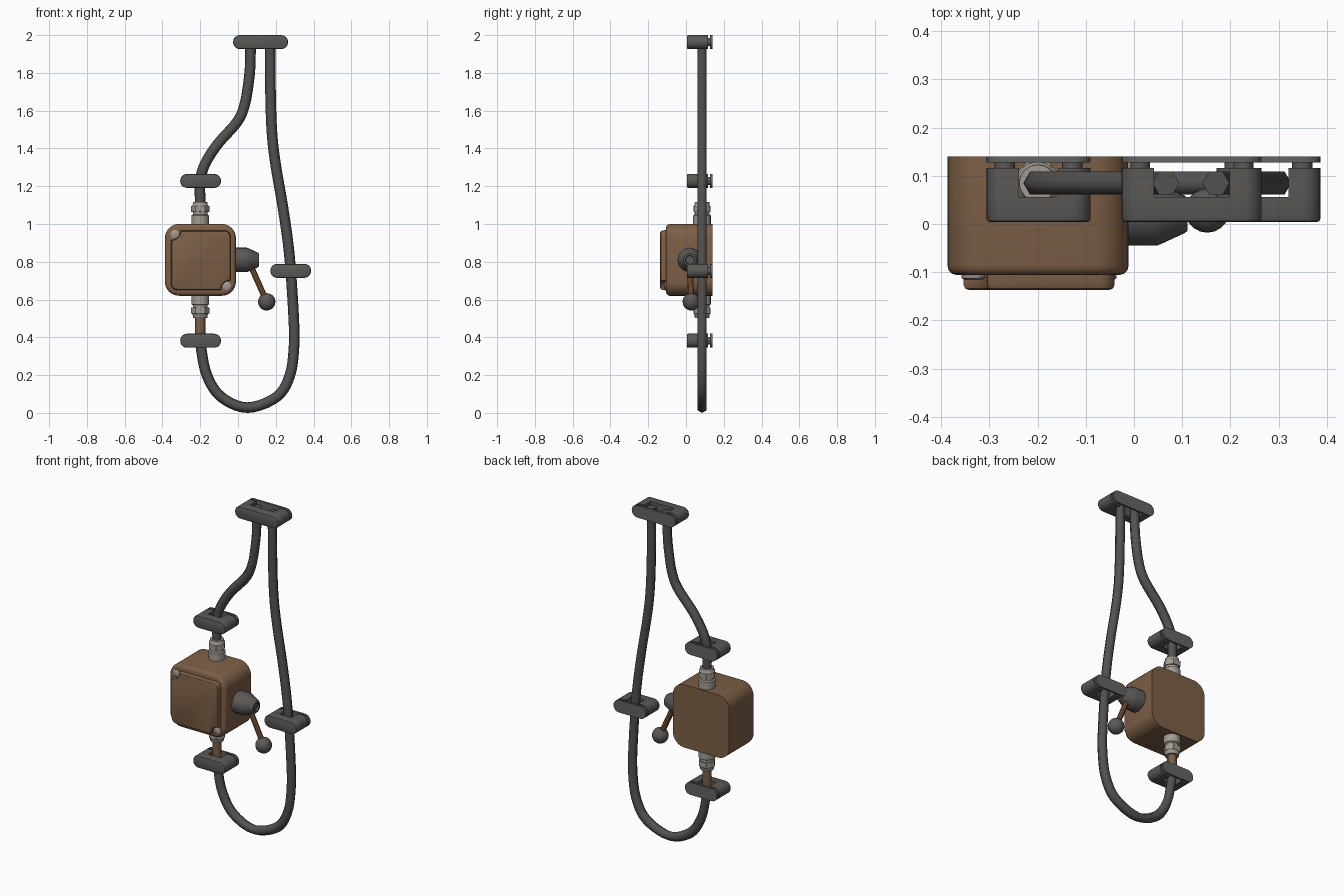
import bpy, bmesh, math
from mathutils import Vector, Matrix

if "Cube" in bpy.data.objects:
    bpy.data.objects.remove(bpy.data.objects["Cube"])


def material(name, rgb):
    m = bpy.data.materials.new(name)
    m.diffuse_color = (*rgb, 1)
    m.use_nodes = True
    m.node_tree.nodes["Principled BSDF"].inputs["Base Color"].default_value = m.diffuse_color
    return m


BROWN = material("brown paint", (0.205, 0.115, 0.062))
ROD = material("rod brown", (0.23, 0.105, 0.045))
DARK = material("dark rubber", (0.105, 0.098, 0.092))
CABLE = material("cable grey", (0.088, 0.083, 0.078))
PLATE = material("back plate grey", (0.12, 0.13, 0.12))
STEEL = material("light steel", (0.36, 0.33, 0.29))
CY = 0.085  # depth of the cable plane


def finish(name, bm, mats, angle=35):
    bmesh.ops.recalc_face_normals(bm, faces=bm.faces)
    me = bpy.data.meshes.new(name)
    bm.to_mesh(me)
    bm.free()
    ob = bpy.data.objects.new(name, me)
    bpy.context.collection.objects.link(ob)
    for m in mats:
        me.materials.append(m)
    bpy.ops.object.select_all(action='DESELECT')
    ob.select_set(True)
    bpy.context.view_layer.objects.active = ob
    bpy.ops.object.shade_smooth_by_angle(angle=math.radians(angle))
    return ob


def rounded_rect(cx, cz, hw, hh, r, n=6):
    pts = []
    for q, (sx, sz) in enumerate([(1, 1), (-1, 1), (-1, -1), (1, -1)]):
        for i in range(n + 1):
            a = math.pi / 2 * (q + i / n)
            pts.append((cx + sx * (hw - r) + r * math.cos(a),
                        cz + sz * (hh - r) + r * math.sin(a)))
    return pts


def prism(name, pts, y0, y1, mat, bevel=0.0, seg=3):
    """Extrude an x-z outline from y0 (front) to y1, rounding the front edge."""
    bm = bmesh.new()
    face = bm.faces.new([bm.verts.new((x, y0, z)) for x, z in pts])
    res = bmesh.ops.extrude_face_region(bm, geom=[face], use_keep_orig=True)
    for v in res["geom"]:
        if isinstance(v, bmesh.types.BMVert):
            v.co.y = y1
    bmesh.ops.remove_doubles(bm, verts=bm.verts, dist=1e-4)
    bmesh.ops.recalc_face_normals(bm, faces=bm.faces)
    if bevel:
        front = [e for e in bm.edges if all(abs(v.co.y - y0) < 1e-6 for v in e.verts)]
        bmesh.ops.bevel(bm, geom=front, offset=bevel, segments=seg, profile=0.5,
                        affect='EDGES', clamp_overlap=True)
    return finish(name, bm, [mat])


def lathe(name, start, axis, profile, sides, mat):
    """Turn (distance, radius) pairs about an axis, capped at both ends."""
    bm = bmesh.new()
    rot = Vector(axis).to_track_quat('Z', 'Y').to_matrix()
    rings = []
    for d, r in profile:
        rings.append([bm.verts.new(Vector(start) + rot @ Vector(
            (r * math.cos(math.tau * i / sides), r * math.sin(math.tau * i / sides), d)))
            for i in range(sides)])
    for a, b in zip(rings, rings[1:]):
        for i in range(sides):
            j = (i + 1) % sides
            bm.faces.new((a[i], a[j], b[j], b[i]))
    bm.faces.new(rings[0])
    bm.faces.new(rings[-1])
    return finish(name, bm, [mat])


def cable(name, pts, r, brown_rule=None, sides=6, steps=5):
    """Six-sided tube swept along a smooth path in the cable plane."""
    p = [Vector((x, CY, z)) for x, z in pts]
    p = [2 * p[0] - p[1]] + p + [2 * p[-1] - p[-2]]
    path = []
    for i in range(1, len(p) - 2):
        a, b, c, d = p[i - 1:i + 3]
        for k in range(steps):
            t = k / steps
            path.append(0.5 * (2 * b + (c - a) * t + (2 * a - 5 * b + 4 * c - d) * t * t
                               + (3 * b - a - 3 * c + d) * t ** 3))
    path.append(p[-2])
    bm = bmesh.new()
    rings = []
    for i, q in enumerate(path):
        tan = (path[min(i + 1, len(path) - 1)] - path[max(i - 1, 0)]).normalized()
        n = Vector((-tan.z, 0, tan.x))
        rings.append([bm.verts.new(q + r * (math.cos(math.tau * s / sides) * n
                      + math.sin(math.tau * s / sides) * Vector((0, 1, 0))))
                      for s in range(sides)])
    for a, b in zip(rings, rings[1:]):
        for s in range(sides):
            t = (s + 1) % sides
            f = bm.faces.new((a[s], a[t], b[t], b[s]))
            if brown_rule and brown_rule(f.calc_center_median()):
                f.material_index = 1
    bm.faces.new(rings[0])
    bm.faces.new(rings[-1])
    return finish(name, bm, [CABLE, BROWN], 65)


# Switch box body
prism("box_body", rounded_rect(-0.199, 0.81, 0.188, 0.19, 0.075, 8), -0.106, 0.14, BROWN, 0.02)

# Raised lid with two hollowed corners for the screws
lx, lz, lh = -0.197, 0.808, 0.157
quarter = [math.pi / 2 * i / 6 for i in range(7)]
lid = []
for q, (sx, sz) in enumerate([(1, 1), (-1, 1), (-1, -1), (1, -1)]):
    for a in quarter:
        b = a + q * math.pi / 2
        if sx == sz:   # plain round corner
            r = 0.03
            lid.append((lx + sx * (lh - r) + r * math.cos(b), lz + sz * (lh - r) + r * math.sin(b)))
        else:          # hollow corner
            r, b = 0.05, (q - 1) * math.pi / 2 - a
            lid.append((lx + sx * lh + r * math.cos(b), lz + sz * lh + r * math.sin(b)))
prism("box_lid", lid, -0.137, -0.10, BROWN, 0.012, 2)
for i, s in enumerate((-1, 1)):
    lathe(f"lid_screw_{i + 1}", (lx + s * 0.137, -0.1, lz - s * 0.137), (0, -1, 0),
          [(0, 0.024), (0.012, 0.024), (0.016, 0.018)], 12, STEEL)

# Cable glands above and below the box
for name, z, s in (("upper", 0.995, 1), ("lower", 0.625, -1)):
    at = (-0.2, CY, z)
    lathe(name + "_gland_body", at, (0, 0, s),
          [(0, 0.047), (0.05, 0.047), (0.055, 0.039), (0.068, 0.039), (0.07, 0.044),
           (0.1, 0.044), (0.105, 0.04), (0.122, 0.038)], 16, STEEL)
    lathe(name + "_gland_nut", at, (0, 0, s), [(0.068, 0.049), (0.1, 0.049)], 6, STEEL)

# Cables
cable("upper_cable", [(-0.2, 1.1), (-0.2, 1.22), (-0.178, 1.31), (-0.11, 1.42), (-0.005, 1.54),
                      (0.035, 1.63), (0.056, 1.75), (0.065, 1.85), (0.066, 1.985)], 0.028)
cable("looped_cable", [(0.17, 1.985), (0.172, 1.7), (0.18, 1.48), (0.2, 1.31), (0.236, 1.1),
                       (0.265, 0.9), (0.28, 0.74), (0.294, 0.52), (0.297, 0.36), (0.275, 0.2),
                       (0.205, 0.085), (0.05, 0.028), (-0.09, 0.085), (-0.165, 0.2),
                       (-0.195, 0.34), (-0.2, 0.41), (-0.2, 0.52)], 0.028,
      lambda c: c.x < -0.1 and c.z > 0.38)

# Cable clamps: front bar, two legs, spacers and a thin back plate
for name, x0, x1, z in (("top_clamp", -0.026, 0.265, 1.963), ("upper_clamp", -0.306, -0.09, 1.228),
                        ("right_clamp", 0.171, 0.387, 0.752), ("lower_clamp", -0.306, -0.09, 0.382)):
    r, leg = 0.037, 0.067
    oval = rounded_rect((x0 + x1) / 2, z, (x1 - x0) / 2, r, r - 0.0005)
    prism(name + "_bar", oval, 0.004, 0.056, DARK, 0.009, 2)
    prism(name + "_left_leg", [(min(x, x0 + leg), h) for x, h in oval], 0.055, 0.116, DARK)
    prism(name + "_right_leg", [(max(x, x1 - leg), h) for x, h in oval], 0.055, 0.116, DARK)
    prism(name + "_plate", oval, 0.128, 0.14, PLATE)
    for side, x in (("left", x0 + 0.038), ("right", x1 - 0.038)):
        lathe(f"{name}_{side}_spacer", (x, 0.11, z), (0, 1, 0), [(0, 0.021), (0.02, 0.021)], 12, DARK)

# Lever: tapered hub, rod and ball knob
hub = (-0.015, 0.02, 0.81)
lathe("lever_hub", hub, (1, 0, 0), [(0, 0.065), (0.062, 0.065), (0.07, 0.062), (0.12, 0.039),
                                    (0.126, 0.034), (0.126, 0.024), (0.116, 0.022)], 20, DARK)
a, b = Vector((0.065, 0.02, 0.785)), Vector((0.152, 0.028, 0.588))
lathe("lever_rod", a, b - a, [(0, 0.016), ((b - a).length, 0.016)], 10, ROD)
bm = bmesh.new()
bmesh.ops.create_uvsphere(bm, u_segments=20, v_segments=12, radius=0.046,
                          matrix=Matrix.Translation(b))
finish("lever_knob", bm, [DARK])
